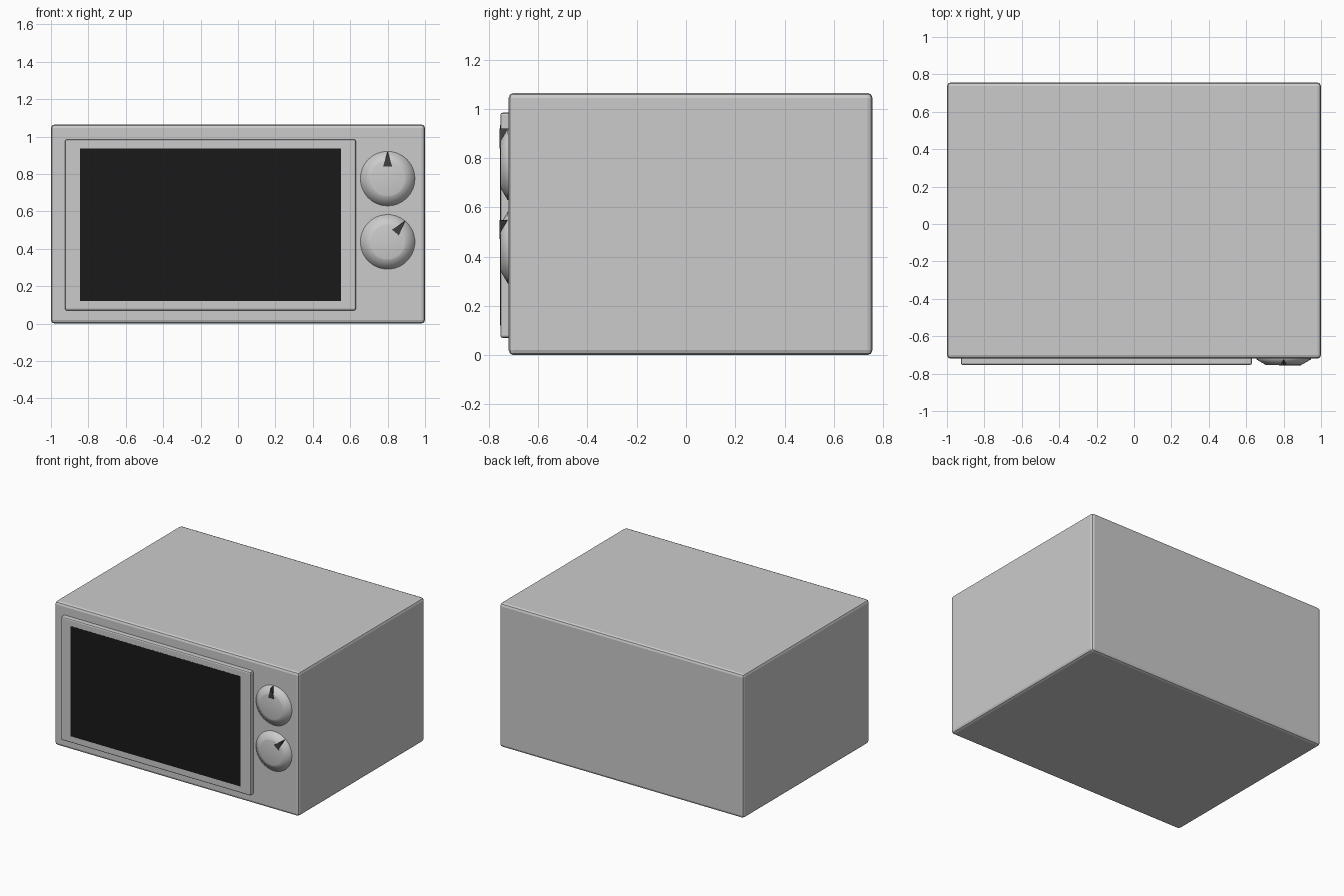
import bpy, bmesh, math
from mathutils import Matrix

if "Cube" in bpy.data.objects:
    bpy.data.objects.remove(bpy.data.objects["Cube"])


def material(name, v):
    m = bpy.data.materials.new(name)
    m.diffuse_color = (v, v, v, 1)
    m.use_nodes = True
    m.node_tree.nodes["Principled BSDF"].inputs["Base Color"].default_value = m.diffuse_color
    return m


def finish(name, bm, mat=None, bevel=0):
    bmesh.ops.recalc_face_normals(bm, faces=bm.faces)
    me = bpy.data.meshes.new(name)
    bm.to_mesh(me)
    bm.free()
    ob = bpy.data.objects.new(name, me)
    bpy.context.collection.objects.link(ob)
    if mat:
        me.materials.append(mat)
    if bevel:
        b = ob.modifiers.new("bevel", 'BEVEL')
        b.width = bevel
        b.segments = 2
    return ob


def box(name, lo, hi, mat=None, bevel=0):
    bm = bmesh.new()
    bmesh.ops.create_cube(bm, size=1)
    for v in bm.verts:
        v.co = [(a + b) / 2 + c * (b - a) for a, b, c in zip(lo, hi, v.co)]
    return finish(name, bm, mat, bevel)


black = material("black_glass", 0.01)
dark = material("dark_pointer", 0.05)

# Cabinet, door and window
box("cabinet", (-1, -0.72, 0), (1, 0.757, 1.065), bevel=0.02)
box("door", (-0.925, -0.754, 0.07), (0.63, -0.70, 0.985), bevel=0.01)
box("window", (-0.845, -0.755, 0.12), (0.55, -0.74, 0.935), black)


def knob(name, z, turn):
    # Tapered dial, turned about the axis pointing to the front
    place = Matrix.Translation((0.8, 0, z)) @ Matrix.Rotation(turn, 4, 'Y')
    bm = bmesh.new()
    profile = [(0.146, -0.71), (0.146, -0.724), (0.098, -0.752), (0.09, -0.754)]
    n = 32
    rings = [[bm.verts.new((r * math.sin(2 * math.pi * i / n), y,
                            r * math.cos(2 * math.pi * i / n)))
              for i in range(n)] for r, y in profile]
    for a, b in zip(rings, rings[1:]):
        for i in range(n):
            bm.faces.new((a[i], a[(i + 1) % n], b[(i + 1) % n], b[i]))
    bm.faces.new(rings[0])
    bm.faces.new(rings[-1])
    ob = finish(name, bm)
    ob.matrix_world = place
    for p in ob.data.polygons:
        p.use_smooth = True

    # Triangular pointer with its tip at the rim
    bm = bmesh.new()
    tri = [(-0.024, 0.065), (0.024, 0.065), (0, 0.146)]
    back, front = ([bm.verts.new((x, y, h)) for x, h in tri] for y in (-0.72, -0.757))
    bm.faces.new(back)
    bm.faces.new(front)
    for i in range(3):
        j = (i + 1) % 3
        bm.faces.new((back[i], back[j], front[j], front[i]))
    finish(name + "_pointer", bm, dark).matrix_world = place


knob("upper_knob", 0.775, 0)
knob("lower_knob", 0.437, math.radians(40))
